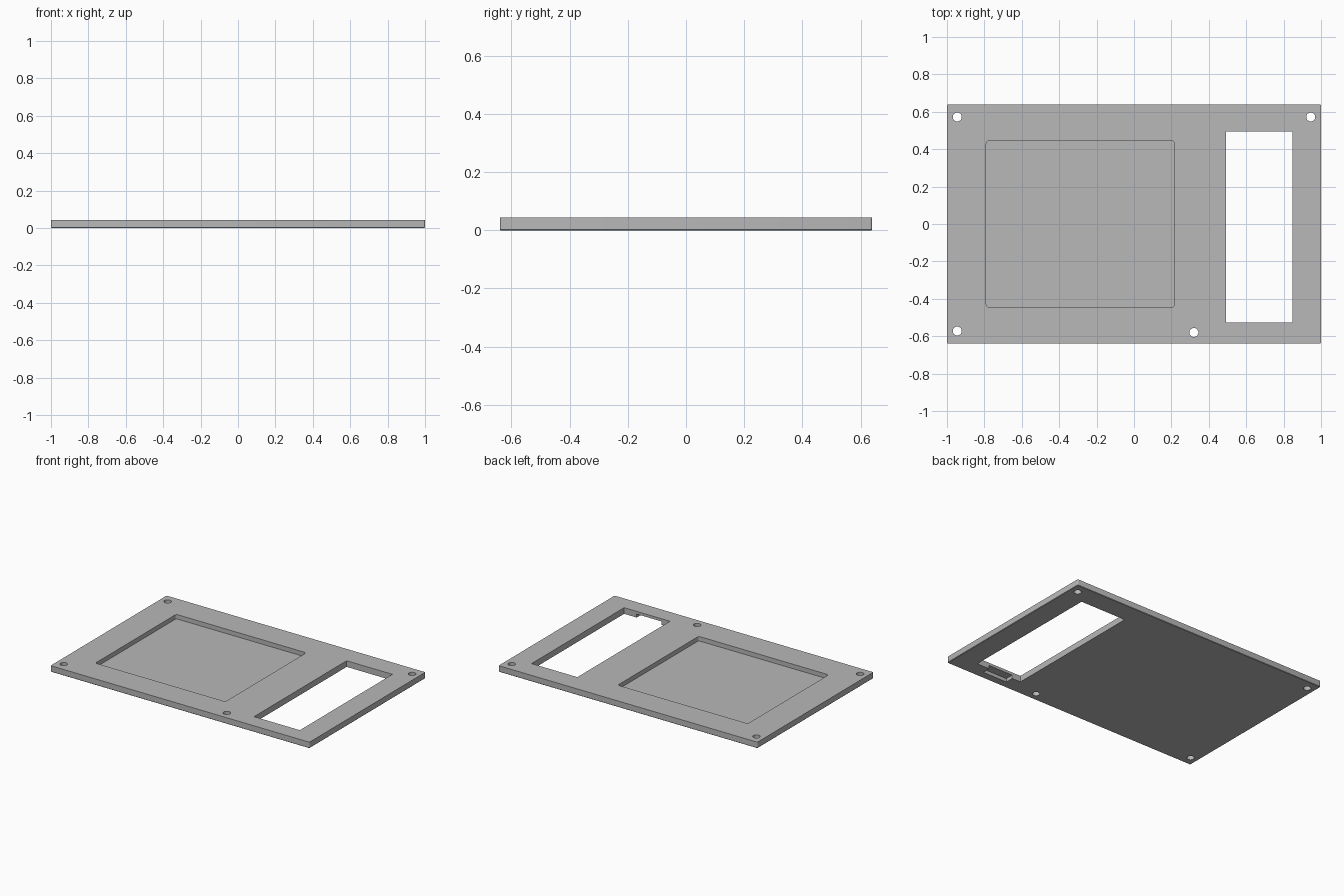
import bpy, bmesh
from mathutils import Matrix, Vector

default = bpy.data.objects.get("Cube")
if default:
    bpy.data.objects.remove(default, do_unlink=True)

THICK = 0.043   # plate thickness
FLOOR = 0.012   # height of the pocket floor
OVER = 0.05     # cutter overshoot

grey = bpy.data.materials.new("plain grey")
grey.use_nodes = True
colour = (0.48, 0.48, 0.48, 1)
grey.diffuse_color = colour
grey.node_tree.nodes["Principled BSDF"].inputs["Base Color"].default_value = colour


def finish(bm, name):
    mesh = bpy.data.meshes.new(name)
    bm.to_mesh(mesh)
    bm.free()
    mesh.materials.append(grey)
    obj = bpy.data.objects.new(name, mesh)
    bpy.context.collection.objects.link(obj)
    return obj


def block(name, low, high, radius=0, chamfer=0):
    """Box between two corners, with rounded upright edges and a chamfered base."""
    low, high = Vector(low), Vector(high)
    size = high - low
    bm = bmesh.new()
    bmesh.ops.create_cube(bm, size=1, matrix=Matrix.Translation((low + high) / 2)
                          @ Matrix.Diagonal((*size, 1)))
    if radius:
        upright = [e for e in bm.edges
                   if abs(e.verts[0].co.z - e.verts[1].co.z) > size.z / 2]
        bmesh.ops.bevel(bm, geom=upright, offset=radius, segments=4,
                        profile=0.5, affect='EDGES')
    if chamfer:
        base = [e for e in bm.edges
                if all(abs(v.co.z - low.z) < 1e-5 for v in e.verts)]
        bmesh.ops.bevel(bm, geom=base, offset=chamfer, segments=1,
                        affect='EDGES')
    return finish(bm, name)


def drill(name, x, y, radius=0.024):
    bm = bmesh.new()
    bmesh.ops.create_cone(bm, cap_ends=True, segments=32, radius1=radius,
                          radius2=radius, depth=0.3,
                          matrix=Matrix.Translation((x, y, 0)))
    return finish(bm, name)


# Main plate
plate = block("plate", (-1, -0.64, 0), (1, 0.64, THICK), radius=0.008, chamfer=0.003)

# Shallow pocket, open window and the notch under the window's front edge
cutters = [
    block("pocket_cutter", (-0.79, -0.446, FLOOR), (0.215, 0.446, THICK + OVER), radius=0.015),
    block("window_cutter", (0.493, -0.527, -OVER), (0.847, 0.495, THICK + OVER)),
    block("notch_cutter", (0.56, -0.585, -OVER), (0.75, -0.5, 0.024)),
]

# Screw holes
for i, (x, y) in enumerate([(-0.945, 0.572), (0.945, 0.572),
                            (-0.945, -0.572), (0.32, -0.58)]):
    cutters.append(drill(f"screw_hole_cutter_{i + 1}", x, y))

# Cut everything out of the plate, then discard the cutters
bpy.context.view_layer.objects.active = plate
plate.select_set(True)
for cutter in cutters:
    cutter.hide_render = True
    cut = plate.modifiers.new(cutter.name, 'BOOLEAN')
    cut.operation = 'DIFFERENCE'
    cut.solver = 'EXACT'
    cut.object = cutter
    bpy.ops.object.modifier_apply(modifier=cut.name)
    bpy.data.objects.remove(cutter, do_unlink=True)

bpy.ops.object.shade_smooth_by_angle()
